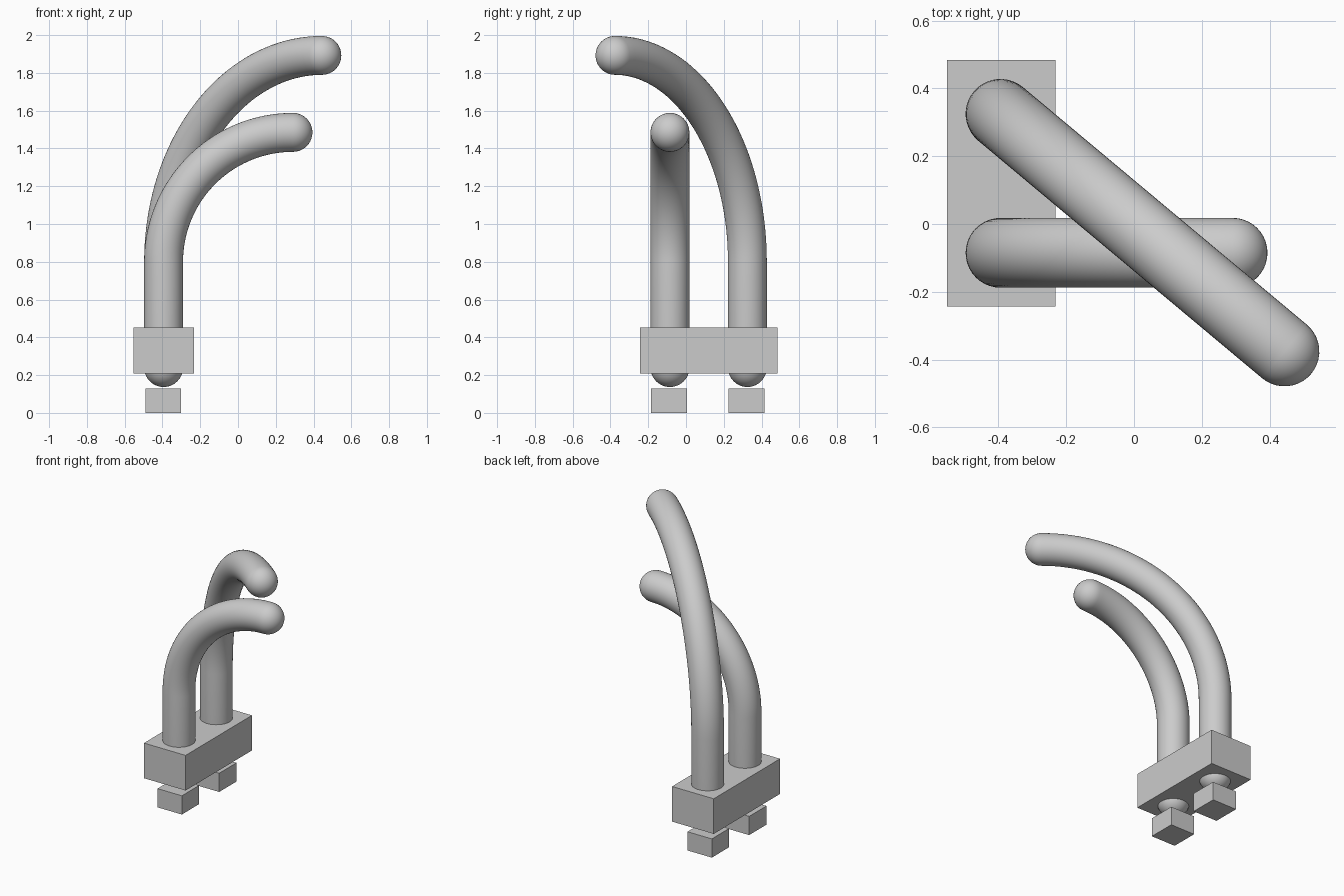
import bpy, bmesh
from math import sin, cos, pi
from mathutils import Vector

cube = bpy.data.objects.get("Cube")
if cube:
    bpy.data.objects.remove(cube, do_unlink=True)

GREY = (0.6, 0.6, 0.6, 1)
grey = bpy.data.materials.new("plain_grey")
grey.use_nodes = True
grey.diffuse_color = GREY
grey.node_tree.nodes["Principled BSDF"].inputs["Base Color"].default_value = GREY

UP = Vector((0, 0, 1))
RADIUS = 0.103
FOOT_Z, BEND_Z = 0.24, 0.8


def finish(name, bm, smooth=False):
    bmesh.ops.recalc_face_normals(bm, faces=bm.faces)
    mesh = bpy.data.meshes.new(name)
    bm.to_mesh(mesh)
    bm.free()
    mesh.materials.append(grey)
    for p in mesh.polygons:
        p.use_smooth = smooth
    obj = bpy.data.objects.new(name, mesh)
    bpy.context.collection.objects.link(obj)
    return obj


def box(name, low, high):
    low, high = Vector(low), Vector(high)
    bm = bmesh.new()
    bmesh.ops.create_cube(bm, size=1)
    bmesh.ops.scale(bm, vec=high - low, verts=bm.verts)
    bmesh.ops.translate(bm, vec=(low + high) / 2, verts=bm.verts)
    return finish(name, bm)


def bent_tube(name, foot, tip, sides=40, steps=40, cap=10):
    """Upright round tube that bends a quarter turn towards its tip, with domed ends."""
    start = Vector((*foot, FOOT_Z))
    reach = Vector((*tip, 0)) - Vector((*foot, 0))
    bend = reach.length
    out = reach.normalized()
    side = UP.cross(out)
    corner = Vector((*foot, BEND_Z)) + out * bend
    # Stations along the tube: centre, direction, radius
    stations = []
    for i in range(1, cap + 1):
        a = pi / 2 * (1 - i / cap)
        stations.append((start - UP * RADIUS * sin(a), UP, RADIUS * cos(a)))
    for i in range(steps + 1):
        a = pi / 2 * i / steps
        centre = corner - out * bend * cos(a) + UP * bend * sin(a)
        stations.append((centre, UP * cos(a) + out * sin(a), RADIUS))
    end = corner + UP * bend
    for i in range(1, cap):
        a = pi / 2 * i / cap
        stations.append((end + out * RADIUS * sin(a), out, RADIUS * cos(a)))
    # Rings joined into a skin, closed by a pole at each end
    bm = bmesh.new()
    rings = []
    for centre, along, r in stations:
        across = side.cross(along)
        rings.append([bm.verts.new(centre + r * (side * cos(t) + across * sin(t)))
                      for t in (2 * pi * k / sides for k in range(sides))])
    poles = bm.verts.new(start - UP * RADIUS), bm.verts.new(end + out * RADIUS)
    for k in range(sides):
        n = (k + 1) % sides
        for a, b in zip(rings, rings[1:]):
            bm.faces.new((a[k], a[n], b[n], b[k]))
        bm.faces.new((poles[0], rings[0][n], rings[0][k]))
        bm.faces.new((poles[1], rings[-1][k], rings[-1][n]))
    return finish(name, bm, smooth=True)


# Mounting block
box("mounting_block", (-0.552, -0.244, 0.208), (-0.232, 0.484, 0.452))

# Two bent tubes, the rear one longer and crossing over the front one
bent_tube("short_tube", (-0.394, -0.085), (0.291, -0.085))
bent_tube("long_tube", (-0.394, 0.325), (0.444, -0.376))

# Small loose block under each tube
for name, y in (("front_foot", -0.09), ("rear_foot", 0.32)):
    box(name, (-0.489, y - 0.095, 0), (-0.302, y + 0.095, 0.13))
